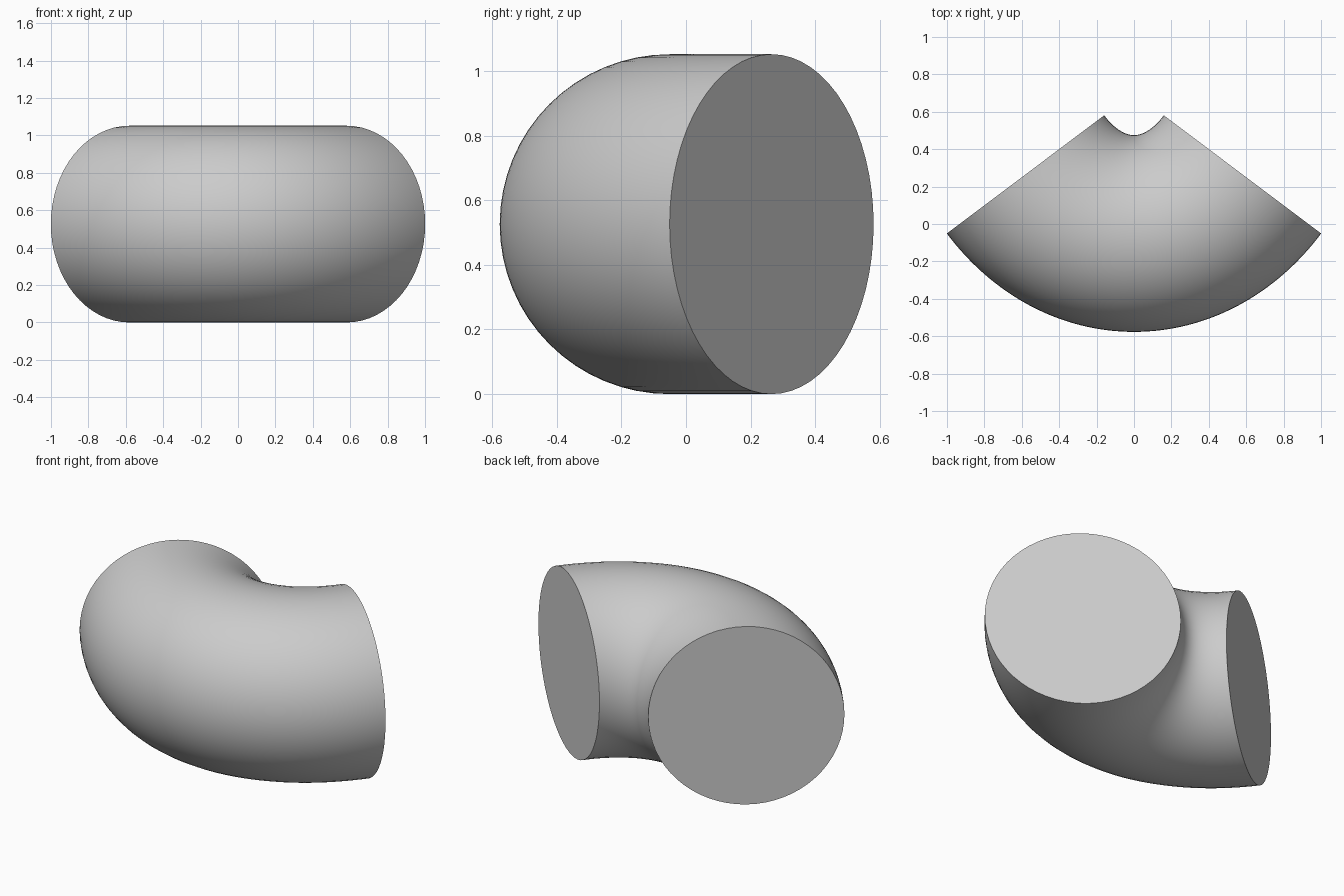
import bpy
import math
from mathutils import Vector

cube = bpy.data.objects.get("Cube")
if cube:
    bpy.data.objects.remove(cube, do_unlink=True)

RADIUS = 0.526          # pipe radius, also the height of its centre line
END = Vector((0.58, 0.265, RADIUS))
HANDLE = Vector((0.264, -0.156, RADIUS))


def mirrored(p):
    return Vector((-p.x, p.y, p.z))


# Plain grey material
grey = bpy.data.materials.new("plain_grey")
grey.use_nodes = True
colour = (0.6, 0.6, 0.6, 1)
grey.diffuse_color = colour
grey.node_tree.nodes["Principled BSDF"].inputs["Base Color"].default_value = colour

# Bent centre line, symmetrical left and right
curve = bpy.data.curves.new("pipe_elbow", "CURVE")
curve.dimensions = "3D"
curve.resolution_u = 64
curve.bevel_depth = RADIUS
curve.bevel_resolution = 30
curve.use_fill_caps = True
spline = curve.splines.new("BEZIER")
spline.bezier_points.add(1)
ends = ((mirrored(END), mirrored(HANDLE), 1), (END, HANDLE, -1))
for point, (co, handle, side) in zip(spline.bezier_points, ends):
    point.handle_left_type = point.handle_right_type = "FREE"
    point.co = co
    outward = co * 2 - handle
    point.handle_right = handle if side > 0 else outward
    point.handle_left = outward if side > 0 else handle

# Solid round elbow with flat, sharp-edged ends
elbow = bpy.data.objects.new("pipe_elbow", curve)
bpy.context.collection.objects.link(elbow)
bpy.ops.object.select_all(action="DESELECT")
elbow.select_set(True)
bpy.context.view_layer.objects.active = elbow
bpy.ops.object.convert(target="MESH")
elbow = bpy.context.view_layer.objects.active
elbow.data.materials.clear()
elbow.data.materials.append(grey)

# Join the end caps to the tube, then keep their rims sharp
bpy.ops.object.mode_set(mode="EDIT")
bpy.ops.mesh.select_all(action="SELECT")
bpy.ops.mesh.remove_doubles(threshold=0.0001)
bpy.ops.mesh.normals_make_consistent(inside=False)
bpy.ops.object.mode_set(mode="OBJECT")
bpy.ops.object.shade_smooth_by_angle(angle=math.radians(35))
